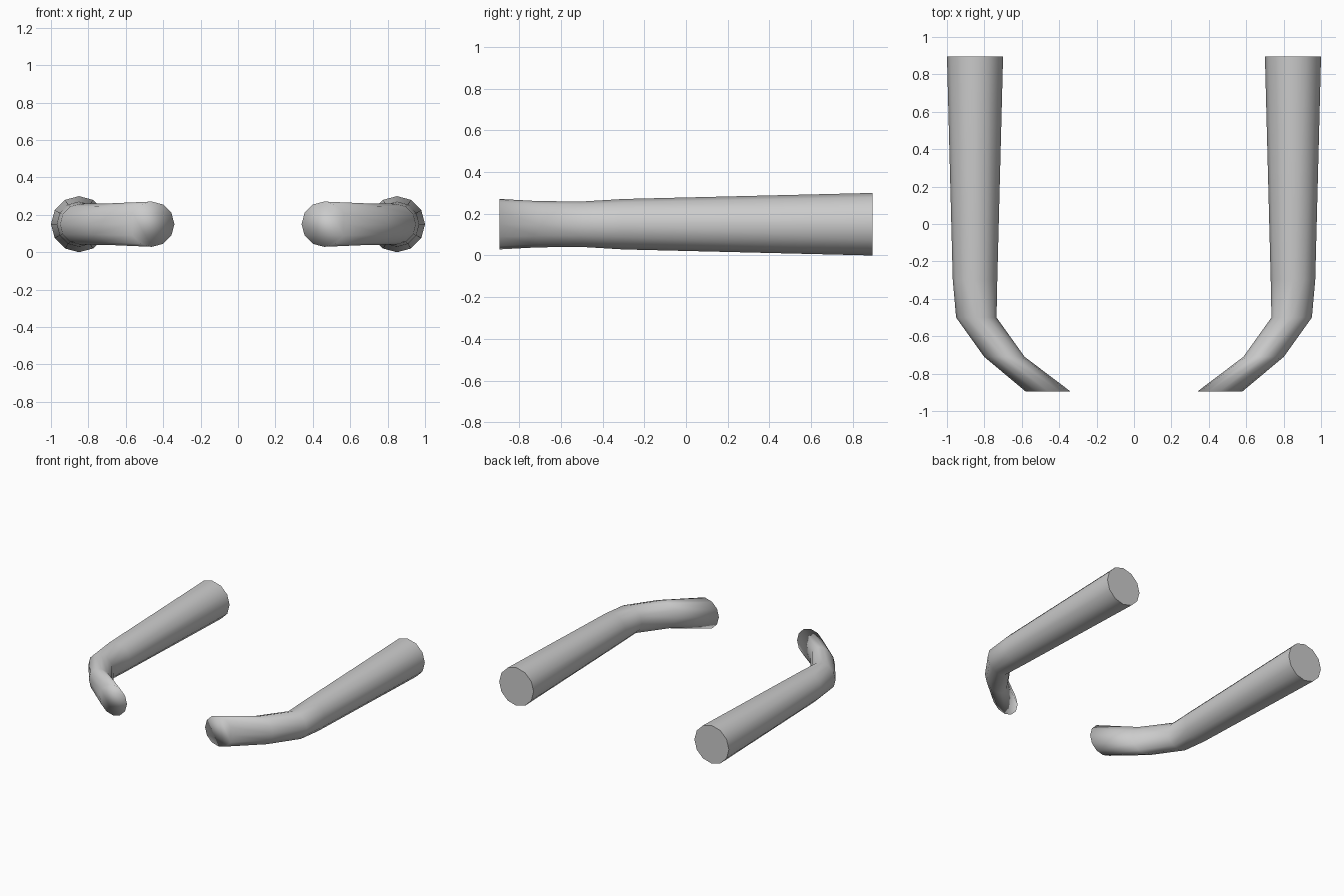
import bpy, bmesh, math

if "Cube" in bpy.data.objects:
    bpy.data.objects.remove(bpy.data.objects["Cube"])

SIDES = 12
# Cross-sections from back to front: y, centre x, radius across, radius up
RINGS = [
    (0.895, 0.85, 0.15, 0.15),
    (-0.30, 0.85, 0.119, 0.121),
    (-0.50, 0.843, 0.108, 0.109),
    (-0.71, 0.693, 0.108, 0.111),
    (-0.895, 0.46, 0.12, 0.121),
]


def make_arm(name, side):
    bm = bmesh.new()
    loops = []
    for y, cx, rx, rz in RINGS:
        loops.append([
            bm.verts.new((side * (cx + rx * math.cos(2 * math.pi * i / SIDES)), y,
                          0.15 + rz * math.sin(2 * math.pi * i / SIDES)))
            for i in range(SIDES)])
    # Tube walls
    for a, b in zip(loops, loops[1:]):
        for i in range(SIDES):
            j = (i + 1) % SIDES
            bm.faces.new((a[i], a[j], b[j], b[i]))
    # End caps: flat at the back, softly shaded at the front
    back = bm.faces.new(loops[0])
    bm.faces.new(loops[-1])
    bmesh.ops.recalc_face_normals(bm, faces=bm.faces)
    for f in bm.faces:
        f.smooth = True
    back.smooth = False
    for e in back.edges:
        e.smooth = False
    mesh = bpy.data.meshes.new(name)
    bm.to_mesh(mesh)
    bm.free()
    obj = bpy.data.objects.new(name, mesh)
    bpy.context.collection.objects.link(obj)


# Mirrored pair of arms
make_arm("right_arm", 1)
make_arm("left_arm", -1)
